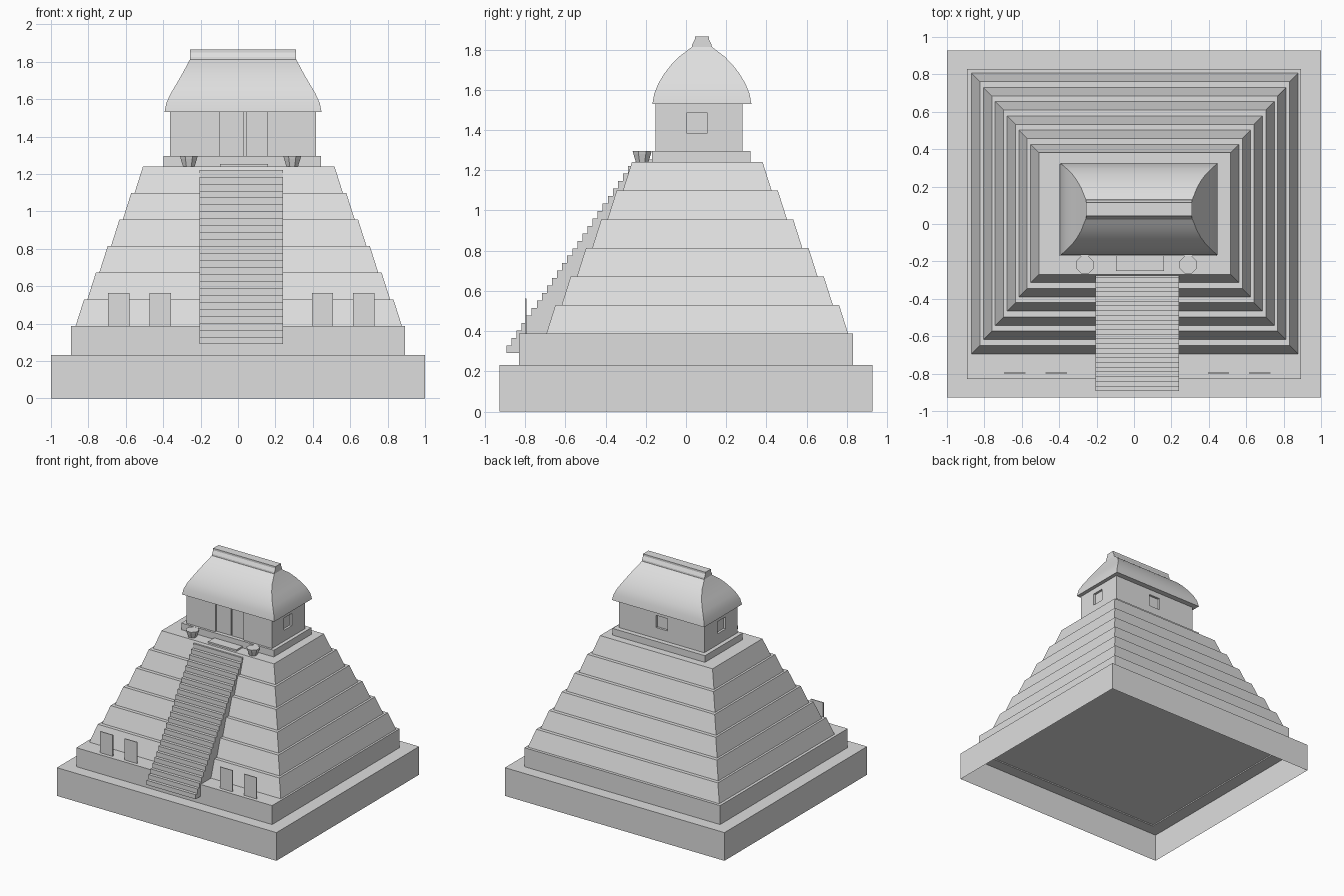
import bpy, bmesh, math

if "Cube" in bpy.data.objects:
    bpy.data.objects.remove(bpy.data.objects["Cube"])

SHADE = (0.73, 0.73, 0.73, 1)
stone = bpy.data.materials.new("pale_stone")
stone.use_nodes = True
stone.diffuse_color = SHADE
stone.node_tree.nodes["Principled BSDF"].inputs["Base Color"].default_value = SHADE


def finish(name, bm):
    bmesh.ops.recalc_face_normals(bm, faces=bm.faces)
    mesh = bpy.data.meshes.new(name)
    bm.to_mesh(mesh)
    bm.free()
    mesh.materials.append(stone)
    obj = bpy.data.objects.new(name, mesh)
    bpy.context.collection.objects.link(obj)
    return obj


def activate(obj):
    bpy.ops.object.select_all(action='DESELECT')
    obj.select_set(True)
    bpy.context.view_layer.objects.active = obj


def loft(name, loops_of_points, bottom=True):
    """Join closed loops of points from bottom to top and cap them."""
    bm = bmesh.new()
    loops = [[bm.verts.new(p) for p in points] for points in loops_of_points]
    count = len(loops[0])
    for low, high in zip(loops, loops[1:]):
        for i in range(count):
            j = (i + 1) % count
            bm.faces.new((low[i], low[j], high[j], high[i]))
    bm.faces.new(loops[-1])
    if bottom:
        bm.faces.new(loops[0][::-1])
    return finish(name, bm)


def stack(name, rings, center, bottom=True):
    """Rectangular rings given as (half x, half y, z)."""
    cx, cy = center
    corners = ((-1, -1), (1, -1), (1, 1), (-1, 1))
    return loft(name, [[(cx + sx * hx, cy + sy * hy, z) for sx, sy in corners]
                       for hx, hy, z in rings], bottom)


def box(name, x0, x1, y0, y1, z0, z1):
    hx, hy = (x1 - x0) / 2, (y1 - y0) / 2
    return stack(name, [(hx, hy, z0), (hx, hy, z1)], ((x0 + x1) / 2, (y0 + y1) / 2))


def cut(target, cutter):
    activate(target)
    mod = target.modifiers.new("cut", 'BOOLEAN')
    mod.operation = 'DIFFERENCE'
    mod.solver = 'EXACT'
    mod.object = cutter
    bpy.ops.object.modifier_apply(modifier=mod.name)
    bpy.data.objects.remove(cutter)


# Hollow plinth, open below, with a floor inside
stack("plinth", [(1, 0.928, 0), (1, 0.928, 0.232), (0.892, 0.83, 0.232),
                 (0.892, 0.83, 0.388)], (0, 0), bottom=False)
box("plinth_floor", -0.89, 0.89, -0.828, 0.828, 0.24, 0.25)

# Six battered terraces
terraces = []
for i in range(6):
    hx, hy, z = 0.872 - 0.063 * i, 0.75 - 0.076 * i, 0.388 + 0.142 * i
    terraces += [(hx, hy, z), (hx - 0.045, hy - 0.045, z + 0.142)]
stack("terraces", terraces, (0.004, 0.056))

# Staircase extruded from its stepped side profile
steps, start, end, foot, top = 25, -0.893, -0.263, 0.29, 1.222
run, rise = (end - start) / steps, (top - foot) / steps
profile = [(start, foot)]
for i in range(steps):
    z = foot + (i + 1) * rise
    profile += [(start + i * run, z), (start + (i + 1) * run, z)]
profile += [(end, 1.1), (-0.6, 0.36), (-0.8, foot)]
bm = bmesh.new()
side = bm.faces.new([bm.verts.new((-0.207, y, z)) for y, z in profile])
moved = bmesh.ops.extrude_face_region(bm, geom=[side])["geom"]
bmesh.ops.translate(bm, vec=(0.447, 0, 0),
                    verts=[v for v in moved if isinstance(v, bmesh.types.BMVert)])
finish("staircase", bm)

# Thin standing slabs beside the stairs
for i, x in enumerate((-0.638, -0.415, 0.452, 0.672)):
    box(f"standing_slab_{i + 1}", x - 0.057, x + 0.057, -0.8, -0.793, 0.38, 0.563)

# Temple platform and door step
box("temple_platform", -0.397, 0.445, -0.17, 0.32, 1.235, 1.295)
box("door_step", -0.097, 0.16, -0.25, -0.165, 1.235, 1.253)

# Temple walls with shallow doorway, slit between the door leaves, and windows
walls = box("temple_walls", -0.363, 0.416, -0.152, 0.28, 1.29, 1.535)
cut(walls, box("door_cutter", -0.098, 0.158, -0.2, -0.138, 1.295, 1.532))
cut(walls, box("slit_cutter", 0.033, 0.042, -0.2, -0.11, 1.295, 1.532))
for x in (-0.363, 0.416):
    cut(walls, box("side_window_cutter", x - 0.018, x + 0.018, 0.003, 0.107, 1.385, 1.485))
cut(walls, box("back_window_cutter", -0.027, 0.077, 0.262, 0.31, 1.385, 1.485))

# Curved hipped roof
roof = stack("roof", [(0.42, 0.246, 1.53), (0.41, 0.237, 1.58), (0.387, 0.217, 1.63),
                      (0.357, 0.187, 1.68), (0.331, 0.152, 1.725), (0.309, 0.113, 1.765),
                      (0.295, 0.077, 1.792), (0.284, 0.051, 1.812)], (0.027, 0.079))
activate(roof)
bpy.ops.object.shade_smooth_by_angle(angle=math.radians(30))

# Ridge crest, sloped at the foot and upright at the top
stack("ridge_crest", [(0.284, 0.051, 1.8), (0.284, 0.048, 1.825), (0.284, 0.035, 1.85),
                      (0.284, 0.035, 1.866)], (0.027, 0.079))

# Flared octagonal fire bowls
angles = [math.tau * (k + 0.5) / 8 for k in range(8)]
for label, x in (("right", -0.263), ("left", 0.29)):
    loft(f"fire_bowl_{label}",
         [[(x + r * math.cos(a), -0.218 + r * math.sin(a), z) for a in angles]
          for r, z in ((0.033, 1.238), (0.047, 1.28), (0.051, 1.295))])
